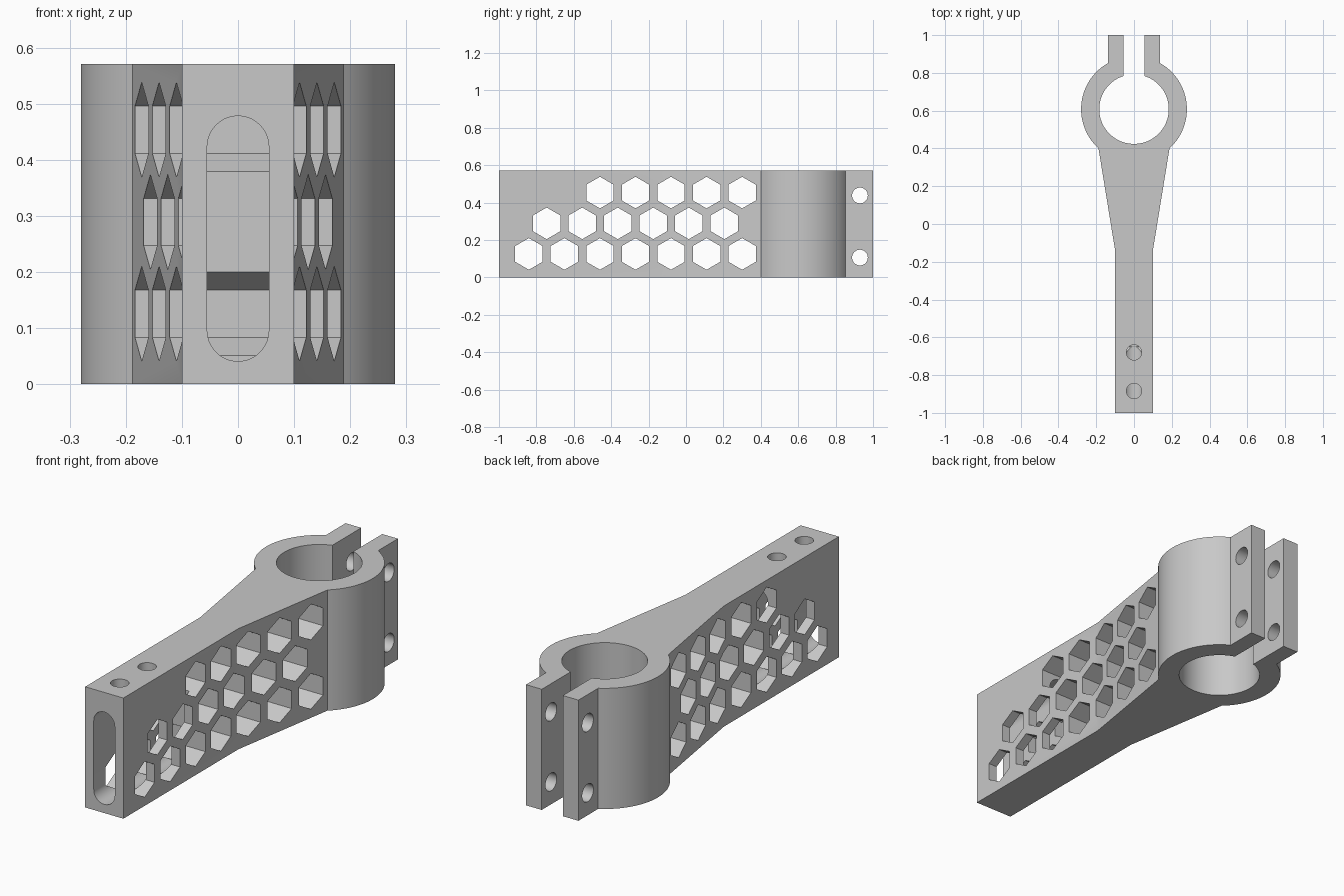
import bpy, bmesh, math
from mathutils import Vector

cube = bpy.data.objects.get("Cube")
if cube:
    bpy.data.objects.remove(cube, do_unlink=True)

grey = bpy.data.materials.new("light grey")
grey.use_nodes = True
COLOUR = (0.58, 0.58, 0.58, 1.0)
grey.diffuse_color = COLOUR
grey.node_tree.nodes["Principled BSDF"].inputs["Base Color"].default_value = COLOUR

HEIGHT = 0.571
RING_Y, R_OUT, R_IN = 0.608, 0.28, 0.184
GAP, EAR = 0.055, 0.137          # inner and outer x of the clamp ears

# Maps a 2D outline point and a depth to 3D for each extrusion axis
PLACE = {
    "x": lambda u, v, d: Vector((d, u, v)),
    "y": lambda u, v, d: Vector((u, d, v)),
    "z": lambda u, v, d: Vector((u, v, d)),
}


def prisms(name, outlines, axis, start, end):
    """One object made of closed outlines extruded along an axis."""
    bm = bmesh.new()
    for outline in outlines:
        low = [bm.verts.new(PLACE[axis](u, v, start)) for u, v in outline]
        high = [bm.verts.new(PLACE[axis](u, v, end)) for u, v in outline]
        bm.faces.new(low)
        bm.faces.new(high)
        for i in range(len(low)):
            j = (i + 1) % len(low)
            bm.faces.new((low[i], low[j], high[j], high[i]))
    bmesh.ops.recalc_face_normals(bm, faces=bm.faces)
    mesh = bpy.data.meshes.new(name)
    bm.to_mesh(mesh)
    bm.free()
    mesh.materials.append(grey)
    obj = bpy.data.objects.new(name, mesh)
    bpy.context.collection.objects.link(obj)
    return obj


def arc(cx, cy, r, a0, a1, n):
    return [(cx + r * math.cos(a0 + (a1 - a0) * i / n),
             cy + r * math.sin(a0 + (a1 - a0) * i / n)) for i in range(n + 1)]


def circle(cx, cy, r, n=40):
    return arc(cx, cy, r, 0, math.tau, n)[:-1]


def hexagon(cx, cy, r):
    return arc(cx, cy, r, math.pi / 2, math.pi / 2 + math.tau, 6)[:-1]


# Clamp arm: right half of the plan outline, mirrored to the left
half = [(0.1, -1.0), (0.1, -0.14)]
half += arc(0, RING_Y, R_OUT, -math.acos(0.188 / R_OUT), math.acos(EAR / R_OUT), 40)
half += [(EAR, 1.0), (GAP, 1.0)]
half += arc(0, RING_Y, R_IN, math.acos(GAP / R_IN), -math.pi / 2, 40)
outline = half + [(-x, y) for x, y in reversed(half[:-1])]
arm = prisms("clamp_arm", [outline], "z", 0, HEIGHT)

# Honeycomb windows through the sides: first y, count and z of each row
rows = [(-0.84, 7, 0.1255), (-0.745, 6, 0.289), (-0.46, 5, 0.4535)]
cells = [hexagon(y0 + 0.19 * i, z, 0.0845) for y0, n, z in rows for i in range(n)]

# Rounded slot in the front end
r = 0.055
slot = arc(0, 0.478 - r, r, 0, math.pi, 20) + arc(0, 0.041 + r, r, math.pi, math.tau, 20)

cutters = [
    prisms("honeycomb_cutter", cells, "x", -0.4, 0.4),
    prisms("front_slot_cutter", [slot], "y", -1.1, -0.443),
    # Screw holes from the top down into the slot
    prisms("top_hole_cutter", [circle(0, y, 0.04) for y in (-0.68, -0.884)],
           "z", 0.3, 0.7),
    # Bolt holes through the clamp ears
    prisms("ear_hole_cutter", [circle(0.93, z, 0.042) for z in (0.106, 0.438)],
           "x", -0.4, 0.4),
]

bpy.ops.object.select_all(action="DESELECT")
bpy.context.view_layer.objects.active = arm
arm.select_set(True)
for cutter in cutters:
    cutter.hide_render = True
    mod = arm.modifiers.new(cutter.name, "BOOLEAN")
    mod.operation = "DIFFERENCE"
    mod.solver = "EXACT"
    mod.object = cutter
    bpy.ops.object.modifier_apply(modifier=mod.name)
for cutter in cutters:
    bpy.data.objects.remove(cutter, do_unlink=True)

bpy.ops.object.shade_smooth_by_angle(angle=math.radians(25))
